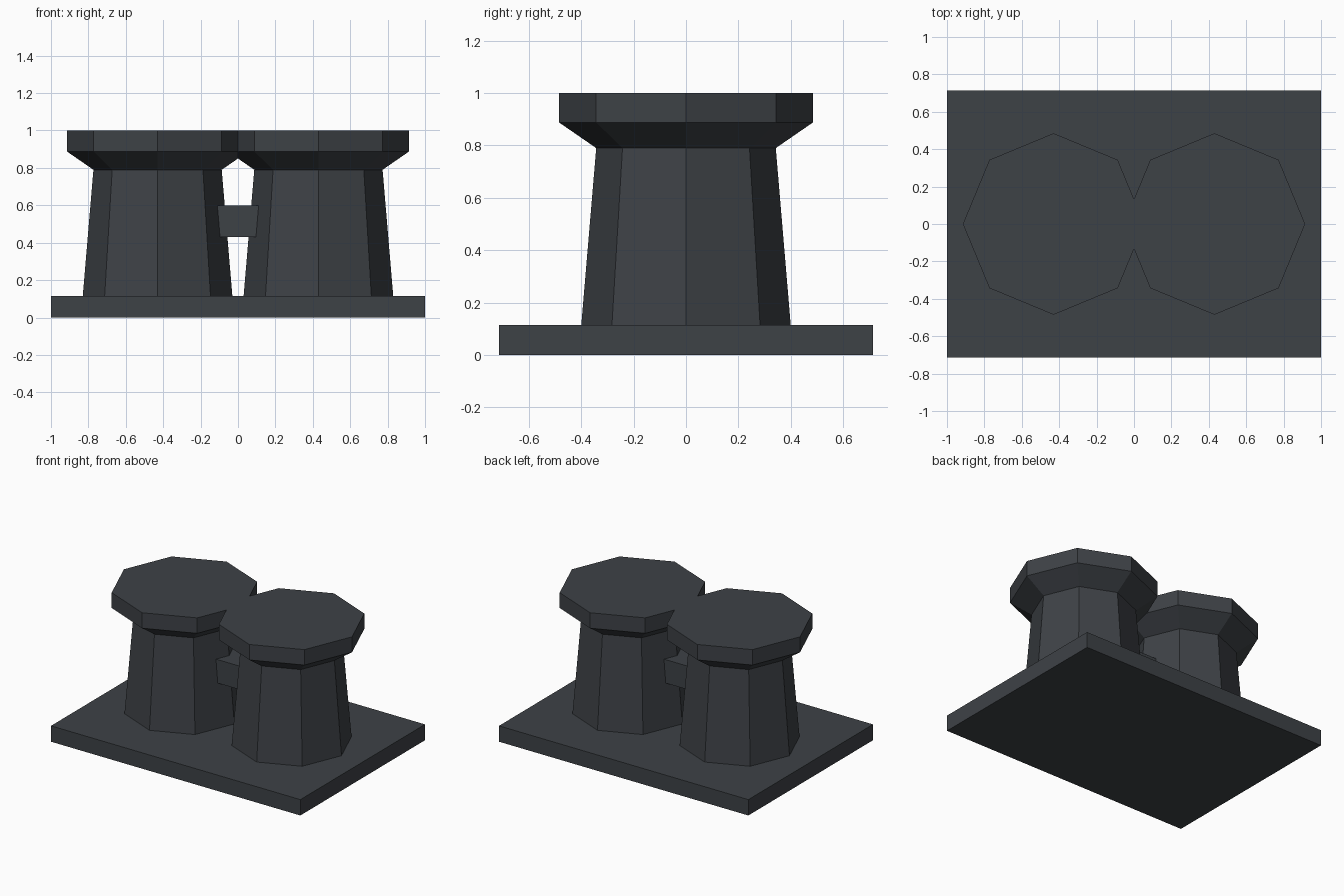
import bpy, bmesh, math

if "Cube" in bpy.data.objects:
    bpy.data.objects.remove(bpy.data.objects["Cube"])

iron = bpy.data.materials.new("dark_slate_iron")
iron.diffuse_color = (0.048, 0.054, 0.062, 1)
iron.use_nodes = True
iron.node_tree.nodes["Principled BSDF"].inputs["Base Color"].default_value = iron.diffuse_color


def add_object(name, bm):
    bmesh.ops.recalc_face_normals(bm, faces=bm.faces)
    mesh = bpy.data.meshes.new(name)
    bm.to_mesh(mesh)
    bm.free()
    mesh.materials.append(iron)
    ob = bpy.data.objects.new(name, mesh)
    bpy.context.collection.objects.link(ob)
    return ob


def box(name, size, z0, z1):
    bm = bmesh.new()
    bmesh.ops.create_cube(bm, size=1)
    for v in bm.verts:
        v.co = (v.co.x * size[0], v.co.y * size[1], z0 if v.co.z < 0 else z1)
    return add_object(name, bm)


def bollard(name, side):
    # octagonal rings: (radius, height) from foot to flared cap
    profile = [(0.40, 0.115), (0.343, 0.79), (0.485, 0.888), (0.485, 1.0)]
    bm = bmesh.new()
    rings = [[bm.verts.new((0.43 * side + r * math.cos(i * math.pi / 4),
                            r * math.sin(i * math.pi / 4), z)) for i in range(8)]
             for r, z in profile]
    for a, b in zip(rings, rings[1:]):
        for i in range(8):
            j = (i + 1) % 8
            bm.faces.new((a[i], a[j], b[j], b[i]))
    bm.faces.new(rings[0])
    bm.faces.new(rings[-1])
    bmesh.ops.recalc_face_normals(bm, faces=bm.faces)
    # trim where the two caps meet in the middle
    bmesh.ops.bisect_plane(bm, geom=bm.verts[:] + bm.edges[:] + bm.faces[:],
                           plane_co=(0, 0, 0), plane_no=(-side, 0, 0), clear_outer=True)
    return add_object(name, bm)


# Base plate
box("base_plate", (2.0, 1.428), 0.0, 0.115)
# Twin posts
bollard("left_post", -1)
bollard("right_post", 1)
# Bar joining the posts
box("cross_bar", (0.5, 0.19), 0.43, 0.60)
